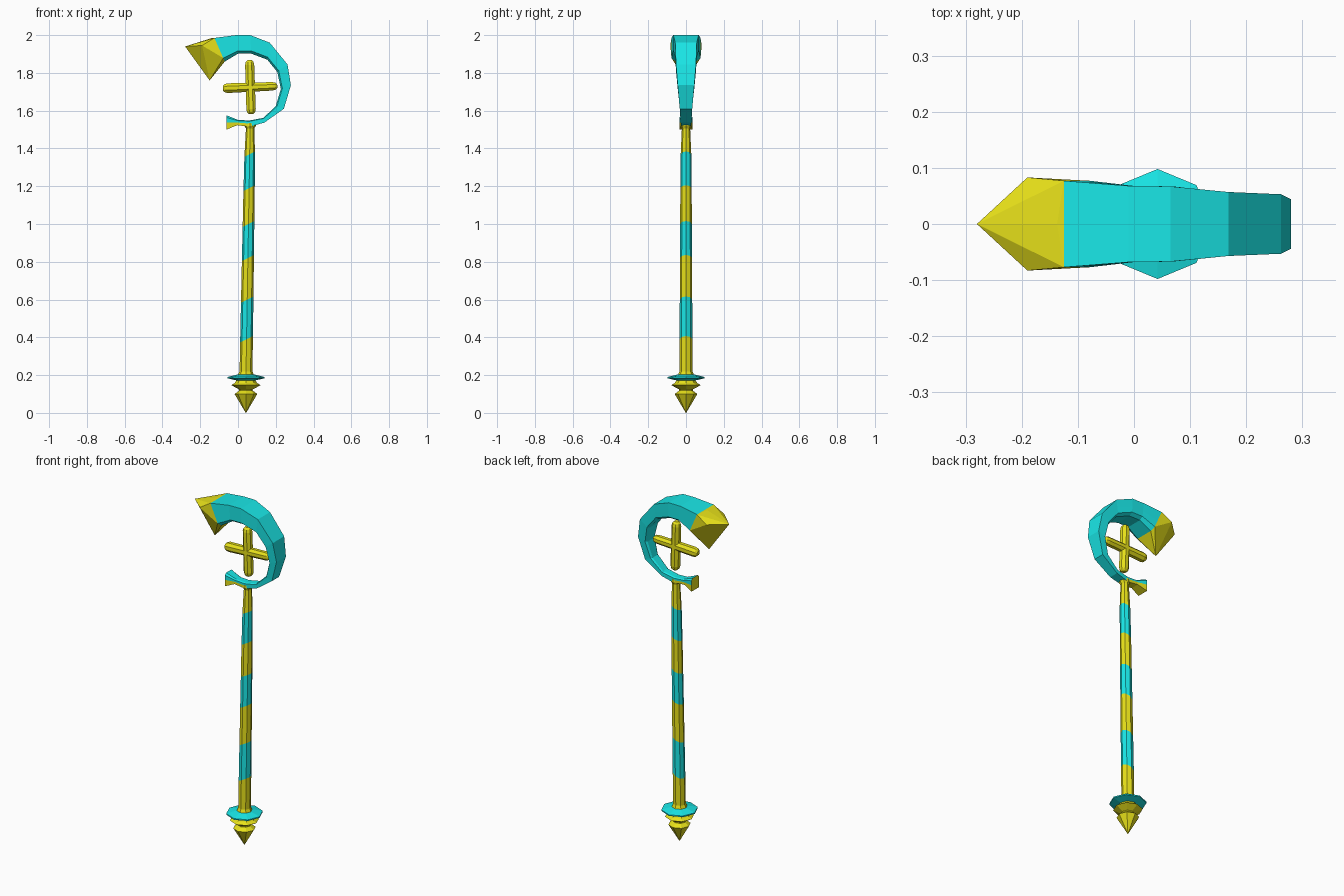
import bpy, bmesh
from math import cos, sin, tau
from mathutils import Vector

if "Cube" in bpy.data.objects:
    bpy.data.objects.remove(bpy.data.objects["Cube"])


def material(name, rgb):
    m = bpy.data.materials.new(name)
    m.diffuse_color = (*rgb, 1)
    m.use_nodes = True
    m.node_tree.nodes["Principled BSDF"].inputs["Base Color"].default_value = m.diffuse_color
    return m


GOLD = material("gold", (0.80, 0.75, 0.01))
CYAN = material("cyan", (0.01, 0.80, 0.80))


def finish(bm, name):
    bmesh.ops.recalc_face_normals(bm, faces=bm.faces)
    me = bpy.data.meshes.new(name)
    bm.to_mesh(me)
    bm.free()
    me.materials.append(GOLD)
    me.materials.append(CYAN)
    ob = bpy.data.objects.new(name, me)
    bpy.context.collection.objects.link(ob)
    return ob


def loft(name, rings, pick=lambda seg, side: 0):
    """Skin a list of equal rings; pick gives the material slot of each face."""
    bm = bmesh.new()
    vs = [[bm.verts.new(p) for p in r] for r in rings]
    n = len(rings[0])
    for i in range(len(vs) - 1):
        for j in range(n):
            k = (j + 1) % n
            f = bm.faces.new((vs[i][j], vs[i][k], vs[i + 1][k], vs[i + 1][j]))
            f.material_index = pick(i, j)
    bm.faces.new(vs[0]).material_index = pick(0, 0)
    bm.faces.new(vs[-1]).material_index = pick(len(vs) - 2, 0)
    return finish(bm, name)


def disc(x, z, r, slope=0.0, n=8):
    return [(x + r * cos(tau * k / n), r * sin(tau * k / n),
             z + slope * r * cos(tau * k / n)) for k in range(n)]


# Foot finial: stacked octagonal flares, the top one cyan
foot = [(0.001, 0.0), (0.06, 0.10), (0.036, 0.118), (0.036, 0.124), (0.078, 0.147),
        (0.06, 0.158), (0.05, 0.172), (0.098, 0.183), (0.098, 0.19), (0.045, 0.203)]
loft("foot_finial", [disc(0.042, z, r) for r, z in foot],
     lambda s, k: int(s >= 6))

# Shaft: tapering, leaning octagon with slanted stripes
shaft = [(0.045, 0.195, 0), (0.034, 0.22, 0), (0.034, 0.39, .5), (0.033, 0.60, .5),
         (0.032, 0.82, .5), (0.031, 1.0, .5), (0.030, 1.19, .5), (0.028, 1.37, .5),
         (0.022, 1.505, 0), (0.03, 1.52, 0), (0.028, 1.535, 0)]
loft("shaft", [disc(0.042 + 0.022 * (z - 0.2) / 1.3, z, r, s) for r, z, s in shaft],
     lambda s, k: int(s in (2, 4, 6)))

# Crook: outer point, inner point and half depth along the curl
crook = [((-.125, 1.985), (-.07, 1.86), .077), ((-.01, 2.0), (0, 1.902), .068),
         ((.065, 2.0), (.07, 1.902), .067), ((.168, 1.96), (.155, 1.87), .057),
         ((.262, 1.845), (.208, 1.805), .053), ((.28, 1.735), (.227, 1.715), .044),
         ((.243, 1.61), (.20, 1.625), .033), ((.14, 1.537), (.135, 1.562), .028),
         ((.06, 1.515), (.06, 1.548), .025), ((-.005, 1.523), (0, 1.551), .025),
         ((-.06, 1.50), (-.06, 1.575), .035)]
SECTION = [(0, 1), (.5, 1), (.85, 1), (1, .7)]


def section(o, i, w):
    o, i = Vector(o), Vector(i)
    half = [(o.lerp(i, t), w * s) for t, s in SECTION]
    ring = half + [(p, -y) for p, y in reversed(half)]
    return [(p.x, y, p.y) for p, y in ring]


rings = [section(*c) for c in crook]
# The underside of the short lower horn is gold
loft("crook", rings, lambda s, k: int(not (s >= 8 and k in (0, 6, 7))))

# Pointed head closing the crook
bm = bmesh.new()
tips = [(-.28, 0, 1.94), (-.19, .083, 1.945), (-.19, -.083, 1.945), (-.15, 0, 1.76),
        (-.137, 0, 1.985)]
for p in rings[0] + tips:
    bm.verts.new(p)
bmesh.ops.convex_hull(bm, input=bm.verts)
bmesh.ops.delete(bm, geom=[v for v in bm.verts if not v.link_faces], context='VERTS')
finish(bm, "crook_head")


# Floating cross: two rounded bars
def bar(name, a, b, ra, rb):
    a, b = Vector(a), Vector(b)
    d = (b - a).normalized()
    u = Vector((0, 1, 0))
    v = d.cross(u)
    out = []
    for t, s in ((0, .45), (.035, .85), (.09, 1), (.5, 1), (.91, 1), (.965, .85), (1, .45)):
        r = s * (ra + (rb - ra) * t)
        out.append([a.lerp(b, t) + r * (u * cos(tau * (k + .5) / 8) + v * sin(tau * (k + .5) / 8))
                    for k in range(8)])
    loft(name, out)


bar("cross_upright", (.07, 0, 1.582), (.061, 0, 1.868), .027, .026)
bar("cross_arm", (-.08, 0, 1.718), (.208, 0, 1.73), .028, .024)
